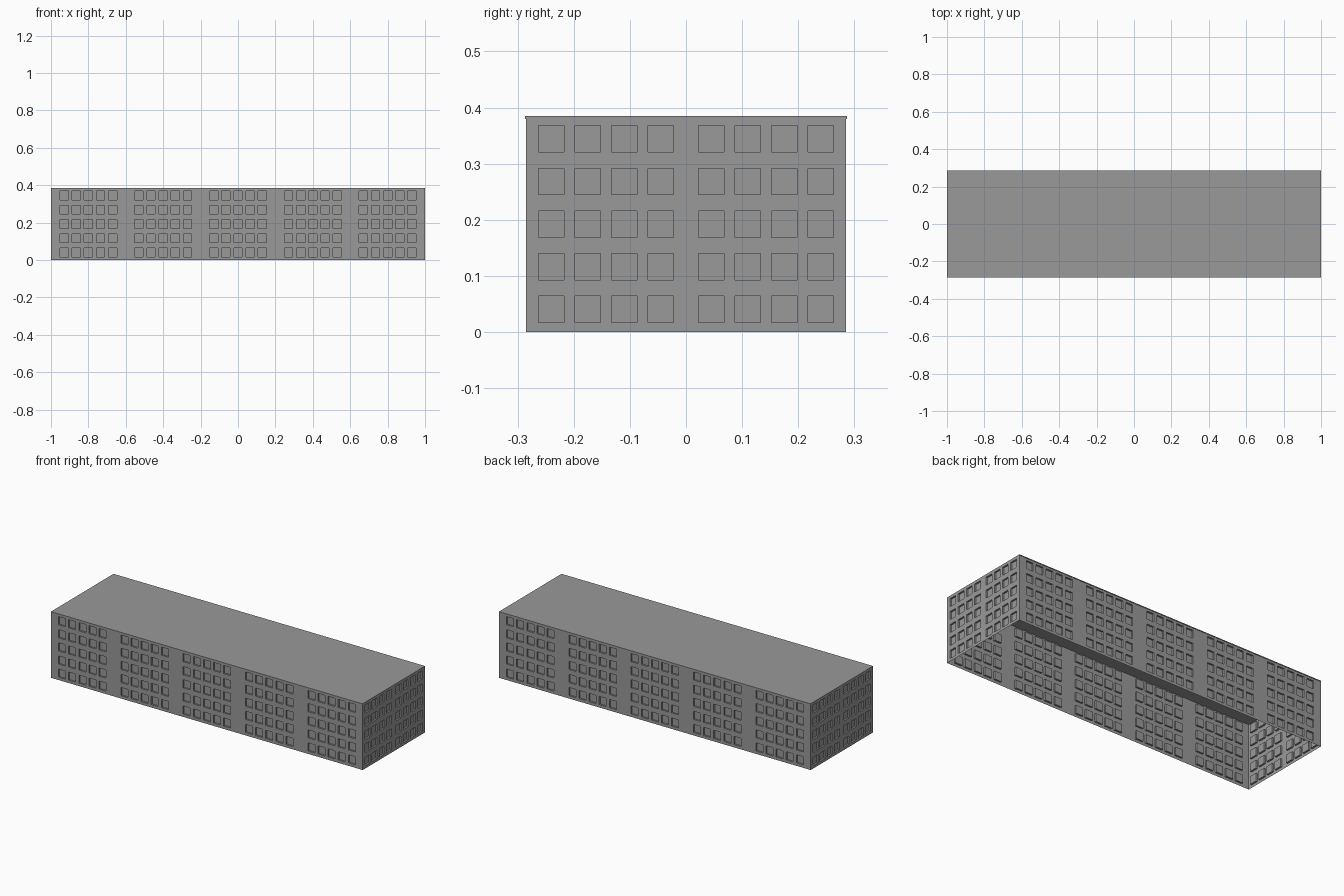
import bpy, bmesh
from mathutils import Vector, Matrix
from math import pi

if "Cube" in bpy.data.objects:
    bpy.data.objects.remove(bpy.data.objects["Cube"], do_unlink=True)

HALF_X, HALF_Y, HEIGHT = 1.0, 0.285, 0.38
STOREYS, RECESS = 5, 0.01
PITCH, OPENING = 0.065, 0.045

concrete = bpy.data.materials.new("concrete_grey")
concrete.use_nodes = True
grey = (0.32, 0.32, 0.32, 1)
concrete.diffuse_color = grey
concrete.node_tree.nodes["Principled BSDF"].inputs["Base Color"].default_value = grey


def finish(name, bm):
    mesh = bpy.data.meshes.new(name)
    bm.to_mesh(mesh)
    bm.free()
    mesh.materials.append(concrete)
    obj = bpy.data.objects.new(name, mesh)
    bpy.context.collection.objects.link(obj)
    return obj


def window_centres(half, bays, per_bay):
    """Groups of evenly spaced windows, one group in each bay."""
    bay = 2 * half / bays
    return [-half + bay * (b + 0.5) + PITCH * (i - (per_bay - 1) / 2)
            for b in range(bays) for i in range(per_bay)]


def wall(name, half, distance, angle, bays, per_bay):
    """Thin wall sheet with recessed windows, turned into place."""
    us = [-half]
    for c in window_centres(half, bays, per_bay):
        us += [c - OPENING / 2, c + OPENING / 2]
    us.append(half)
    storey = HEIGHT / STOREYS
    zs = [0]
    for s in range(STOREYS):
        zs += [storey * (s + 0.22), storey * (s + 0.84)]
    zs.append(HEIGHT)

    bm = bmesh.new()
    grid = [[bm.verts.new((u, -distance, z)) for u in us] for z in zs]
    windows = []
    for r in range(len(zs) - 1):
        for c in range(len(us) - 1):
            face = bm.faces.new((grid[r][c], grid[r][c + 1],
                                 grid[r + 1][c + 1], grid[r + 1][c]))
            if r % 2 and c % 2:
                windows.append(face)
    # Push every window pane inwards
    for face in windows:
        pane = bmesh.ops.extrude_discrete_faces(bm, faces=[face])["faces"][0]
        bmesh.ops.translate(bm, verts=pane.verts, vec=Vector((0, RECESS, 0)))
    bm.transform(Matrix.Rotation(angle, 4, "Z"))
    return finish(name, bm)


# Long facades and end walls
wall("front_wall", HALF_X, HALF_Y, 0, 5, 5)
wall("back_wall", HALF_X, HALF_Y, pi, 5, 5)
wall("left_wall", HALF_Y, HALF_X, pi / 2, 2, 4)
wall("right_wall", HALF_Y, HALF_X, -pi / 2, 2, 4)

# Flat roof slab with a slight overhang
bm = bmesh.new()
bmesh.ops.create_cube(bm, size=1)
bm.transform(Matrix.Translation((0, 0, HEIGHT + 0.0025))
             @ Matrix.Diagonal((2 * HALF_X, 2 * HALF_Y + 0.004, 0.005, 1)))
finish("roof", bm)
